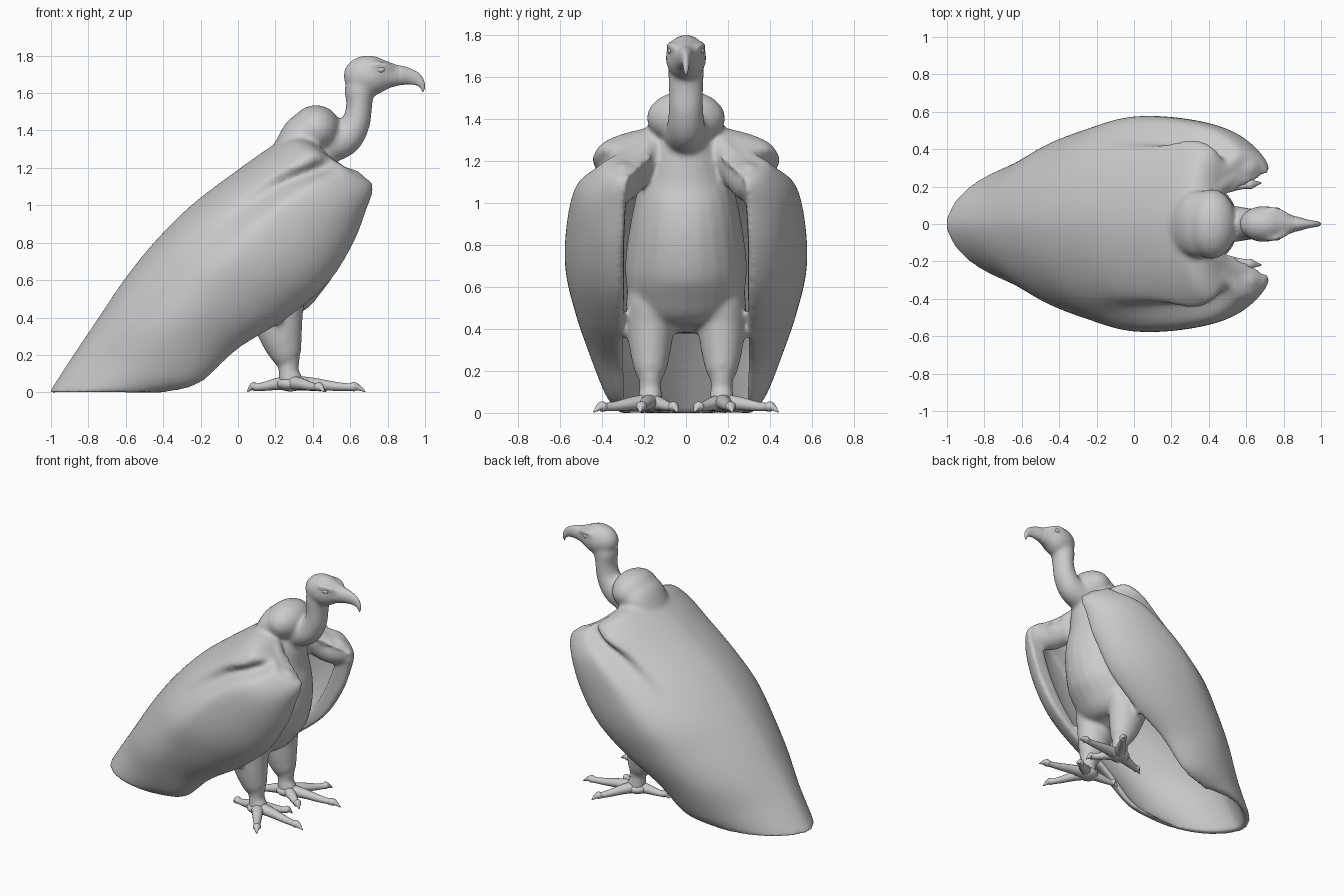
import bpy, bmesh, math
from mathutils import Vector

if "Cube" in bpy.data.objects:
    bpy.data.objects.remove(bpy.data.objects["Cube"])

clay = bpy.data.materials.new("plain_grey")
clay.use_nodes = True
clay.diffuse_color = (0.6, 0.6, 0.6, 1)
clay.node_tree.nodes["Principled BSDF"].inputs["Base Color"].default_value = (0.6, 0.6, 0.6, 1)


def spline(rows, steps):
    """Smooth curve through rows of numbers."""
    out = []
    last = len(rows) - 1
    for i in range(last):
        a, b, c, d = (rows[max(0, min(last, i + k))] for k in (-1, 0, 1, 2))
        for j in range(steps):
            t = j / steps
            out.append([q + 0.5 * t * (r - p + t * (2 * p - 5 * q + 4 * r - s + t * (3 * (q - r) + s - p)))
                        for p, q, r, s in zip(a, b, c, d)])
    out.append(list(rows[-1]))
    return out


def tube(bm, rows, side=(0, 1, 0), steps=5, sides=24):
    """Loft ellipses along a path; row = x, y, z, in-plane radius, side radius."""
    rows = spline(rows, steps)
    side = Vector(side).normalized()
    pts = [Vector(r[:3]) for r in rows]
    rings = []
    for i, r in enumerate(rows):
        along = pts[min(i + 1, len(pts) - 1)] - pts[max(i - 1, 0)]
        up = along.cross(side).normalized()
        ring = []
        for k in range(sides):
            a = math.tau * k / sides
            ring.append(bm.verts.new(pts[i] + up * math.cos(a) * r[3] + side * math.sin(a) * r[4]))
        rings.append(ring)
    loft(bm, rings)
    bm.faces.new(rings[0])
    bm.faces.new(rings[-1])


def loft(bm, rings):
    n = len(rings[0])
    for a, b in zip(rings, rings[1:]):
        for k in range(n):
            bm.faces.new((a[k], a[(k + 1) % n], b[(k + 1) % n], b[k]))


def ball(bm, centre, size, tilt=0):
    new = bmesh.ops.create_uvsphere(bm, u_segments=32, v_segments=20, radius=1)["verts"]
    for v in new:
        x, y, z = v.co.x * size[0], v.co.y * size[1], v.co.z * size[2]
        c, s = math.cos(tilt), math.sin(tilt)
        v.co = Vector((x * c - z * s, y, x * s + z * c)) + Vector(centre)


def finish(bm, name):
    bmesh.ops.recalc_face_normals(bm, faces=bm.faces)
    mesh = bpy.data.meshes.new(name)
    for f in bm.faces:
        f.smooth = True
    bm.to_mesh(mesh)
    bm.free()
    mesh.materials.append(clay)
    ob = bpy.data.objects.new(name, mesh)
    bpy.context.collection.objects.link(ob)
    return ob


def cloak(bm, rows, n=20):
    """Hollow shell of back and folded wings, open to the front.
    row = back x, z, rim x, z, half width, rim y, widest place, groove depth, groove place, thickness"""
    rings = []
    for bx, bz, fx, fz, w, r, m, depth, place, thick in spline(rows, 6):
        length = math.hypot(fx - bx, fz - bz)
        half = []
        for i in range(2 * n + 1):
            if i <= n:
                a = math.pi / 2 * i / n
                s, y = m * (1 - math.cos(a)), w * math.sin(a) ** 1.2
            else:
                a = math.pi / 2 * (i - n) / n
                s, y = m + (1 - m) * math.sin(a), r + (w - r) * math.cos(a)
            y -= depth * math.exp(-((s - place) / 0.09) ** 2)
            half.append((s * length, y))
        outer = [(q, -y) for q, y in reversed(half[1:])] + half
        inner = []
        for i, (q, y) in enumerate(outer):
            q0, y0 = outer[max(i - 1, 0)]
            q1, y1 = outer[min(i + 1, len(outer) - 1)]
            d = math.hypot(q1 - q0, y1 - y0) or 1
            inner.append((q + thick * (y1 - y0) / d, y - thick * (q1 - q0) / d))
        dx, dz = (fx - bx) / length, (fz - bz) / length
        rings.append([bm.verts.new((bx + q * dx, y, max(0, bz + q * dz)))
                      for q, y in outer + inner[::-1]])
    loft(bm, rings)
    for ring in (rings[0], rings[-1]):
        for k in range(len(ring) // 2 - 1):
            bm.faces.new((ring[k], ring[k + 1], ring[-k - 2], ring[-k - 1]))


# Back and folded wings
bm = bmesh.new()
cloak(bm, [
    (-1.01, 0, -.38, 0, .315, .27, .75, 0, .3, .045),
    (-.88, .2, -.2, .05, .385, .29, .7, 0, .3, .045),
    (-.745, .4, 0, .23, .465, .3, .6, 0, .3, .05),
    (-.61, .6, .27, .4, .53, .3, .55, 0, .3, .07),
    (-.45, .8, .48, .58, .575, .3, .5, .015, .27, .1),
    (-.25, 1, .61, .78, .57, .3, .5, .05, .28, .11),
    (0, 1.19, .69, .98, .53, .29, .5, .09, .36, .11),
    (.17, 1.31, .725, 1.09, .45, .28, .4, .09, .5, .1),
    (.27, 1.37, .69, 1.14, .38, .25, .4, .06, .54, .09),
    (.36, 1.38, .56, 1.18, .23, .19, .5, 0, .5, .06)])

# Solid wing shoulders
for side in (-1, 1):
    tube(bm, [(.26, .06 * side, 1.26, .06, .06), (.35, .15 * side, 1.26, .09, .09),
              (.44, .22 * side, 1.18, .1, .085), (.53, .28 * side, 1.115, .1, .085),
              (.62, .3 * side, 1.1, .09, .07), (.68, .3 * side, 1.09, .05, .035)])

# Torso
tube(bm, [(.41, 0, 1.36, .09, .1), (.385, 0, 1.24, .15, .16), (.32, 0, 1.1, .24, .22),
          (.26, 0, .9, .31, .265), (.2, 0, .7, .32, .29), (.17, 0, .54, .25, .27),
          (.15, 0, .44, .16, .21), (.15, 0, .38, .06, .11)])

# Thighs and ankles
for y in (-.17, .17):
    tube(bm, [(.17, y, .66, .1, .09), (.19, y, .54, .17, .115), (.21, y, .4, .14, .112),
              (.235, y, .28, .11, .095), (.262, y, .19, .08, .072), (.27, y, .165, .06, .055),
              (.27, y, .11, .053, .053), (.28, y, .07, .066, .06), (.28, y, .03, .05, .06)])

# Ruff flowing into the back, neck and skull
ball(bm, (.415, 0, 1.405), (.135, .187, .13), .25)
tube(bm, [(.2, 0, 1.23, .05, .1), (.27, 0, 1.3, .085, .16), (.34, 0, 1.37, .11, .18),
          (.4, 0, 1.42, .1, .16)])
tube(bm, [(.38, 0, 1.33, .08, .1), (.47, 0, 1.325, .1, .105), (.57, 0, 1.36, .095, .092),
          (.63, 0, 1.44, .077, .083), (.648, 0, 1.54, .07, .082), (.65, 0, 1.62, .08, .085),
          (.67, 0, 1.69, .06, .07)])
ball(bm, (.695, 0, 1.693), (.132, .097, .109))
tube(bm, [(.68, 0, 1.69, .09, .08), (.76, 0, 1.695, .09, .08), (.82, 0, 1.695, .067, .058),
          (.88, 0, 1.693, .05, .036), (.9, 0, 1.69, .03, .02)])
# Brow ridges
for side in (-1, 1):
    tube(bm, [(.7, .08 * side, 1.75, .014, .012), (.77, .074 * side, 1.752, .018, .016),
              (.83, .047 * side, 1.735, .012, .012)], sides=12)

body = finish(bm, "body_and_wings")
fuse = body.modifiers.new("fuse", "REMESH")
fuse.mode = "VOXEL"
fuse.voxel_size = 0.013
fuse.use_smooth_shade = True
relax = body.modifiers.new("relax", "SMOOTH")
relax.factor = 0.5
relax.iterations = 12

# Hooked beak
bm = bmesh.new()
tube(bm, [(.8, 0, 1.695, .06, .05), (.87, 0, 1.694, .052, .04), (.92, 0, 1.687, .042, .026),
          (.957, 0, 1.672, .033, .018), (.98, 0, 1.648, .02, .014), (.988, 0, 1.625, .011, .009),
          (.988, 0, 1.605, .002, .002)])
finish(bm, "beak")

for label, side in (("right", -1), ("left", 1)):
    # Eye
    bm = bmesh.new()
    ball(bm, (.76, .076 * side, 1.725), (.024, .012, .015))
    finish(bm, label + "_eye")

    # Foot with four clawed toes
    bm = bmesh.new()
    start = Vector((.28, .17 * side, .045))
    ball(bm, start, (.075, .07, .04))
    for x, y in ((.68, .22), (.46, .44), (.47, .04), (.05, .12)):
        step = Vector((x, y * side, .012)) - start
        path = []
        for t, z, r in ((0, .05, .042), (.3, .045, .033), (.6, .032, .024), (.78, .028, .02),
                        (.85, .03, .025), (.91, .025, .016), (1, .004, .003)):
            p = start + step * t
            path.append((p.x, p.y, z, r, r * 1.1))
        tube(bm, path, side=(-step.y, step.x, 0), steps=4, sides=14)
    for v in bm.verts:
        v.co.z = max(0, v.co.z)
    finish(bm, label + "_foot")
